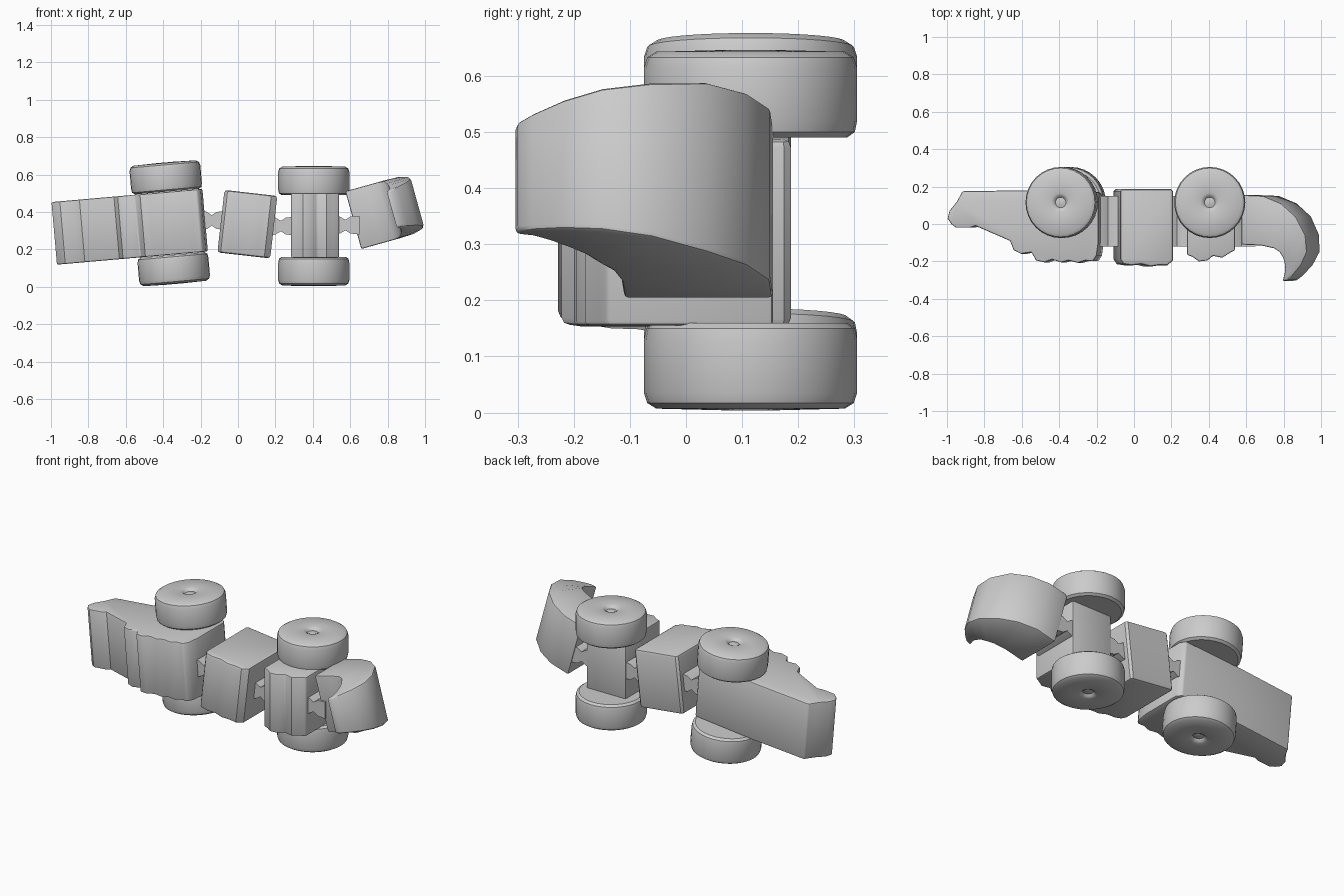
import bpy, bmesh, math

if "Cube" in bpy.data.objects:
    bpy.data.objects.remove(bpy.data.objects["Cube"])


def finish(name, bm, center, tilt, bevel, angle=35):
    """Make an object tilted about y (positive tilt lifts the right end)."""
    bmesh.ops.recalc_face_normals(bm, faces=bm.faces)
    if bevel:
        edges = [e for e in bm.edges if e.calc_face_angle(0) > math.radians(50)]
        bmesh.ops.bevel(bm, geom=edges, offset=bevel, segments=2,
                        profile=0.5, affect='EDGES', clamp_overlap=True)
    me = bpy.data.meshes.new(name)
    bm.to_mesh(me)
    bm.free()
    ob = bpy.data.objects.new(name, me)
    bpy.context.collection.objects.link(ob)
    ob.location = center
    ob.rotation_euler = (0, -math.radians(tilt), 0)
    bpy.ops.object.select_all(action='DESELECT')
    ob.select_set(True)
    bpy.context.view_layer.objects.active = ob
    bpy.ops.object.shade_smooth_by_angle(angle=math.radians(angle))
    return ob


def prism(name, profile, half, center, tilt=0, bevel=0.008):
    """Outline in the xy plane, extruded along z."""
    bm = bmesh.new()
    lo = [bm.verts.new((x, y, -half)) for x, y in profile]
    hi = [bm.verts.new((x, y, half)) for x, y in profile]
    bm.faces.new(lo)
    bm.faces.new(hi)
    n = len(profile)
    for i in range(n):
        j = (i + 1) % n
        bm.faces.new((lo[i], lo[j], hi[j], hi[i]))
    return finish(name, bm, center, tilt, bevel)


def loft(name, sections, center, tilt):
    """Box sections given as outer point, inner point and half height."""
    bm = bmesh.new()
    rings = []
    for ox, oy, ix, iy, h in sections:
        rings.append([bm.verts.new(p) for p in
                      ((ox, oy, -h), (ox, oy, h), (ix, iy, h), (ix, iy, -h))])
    bm.faces.new(rings[0])
    bm.faces.new(rings[-1])
    for a, b in zip(rings, rings[1:]):
        for i in range(4):
            j = (i + 1) % 4
            bm.faces.new((a[i], a[j], b[j], b[i]))
    return finish(name, bm, center, tilt, 0.008)


def lathe(name, profile, center, tilt=0, side=1, steps=32):
    """Spin a (radius, z) profile round z; side flips it."""
    bm = bmesh.new()
    vs = [bm.verts.new((r, 0, z * side)) for r, z in profile]
    es = [bm.edges.new(p) for p in zip(vs, vs[1:])]
    bmesh.ops.spin(bm, geom=vs + es, cent=(0, 0, 0), axis=(0, 0, 1),
                   angle=math.tau, steps=steps)
    bmesh.ops.remove_doubles(bm, verts=bm.verts, dist=1e-5)
    return finish(name, bm, center, tilt, 0)


# Head with long snout and bumpy back
HEAD = [(-.62, .03), (-.60, .0), (-.575, -.02), (-.50, -.02), (-.47, -.01),
        (-.285, -.09), (-.265, -.14), (-.225, -.16), (-.17, -.15),
        (-.145, -.195), (-.10, -.205), (-.06, -.19), (-.01, -.205),
        (.03, -.195), (.08, -.208), (.12, -.195), (.16, -.20), (.18, -.17),
        (.19, -.1), (.19, .14), (.17, .17), (-.21, .18), (-.54, .175),
        (-.57, .12), (-.61, .07)]
prism("head", HEAD, .168, (-.365, 0, .34), 5)

# Middle body block
MIDDLE = [(-.142, .175), (-.142, -.19), (-.125, -.215), (-.08, -.222),
          (-.03, -.215), (.02, -.228), (.07, -.22), (.11, -.222),
          (.142, -.195), (.142, .175), (.13, .187), (-.13, .187)]
prism("middle_body", MIDDLE, .168, (.05, 0, .335), -6.5, .015)

# Rear body block
REAR = [(-.128, .155), (-.128, -.165), (-.10, -.175), (-.065, -.2),
        (-.02, -.195), (.01, -.17), (.06, -.18), (.10, -.155), (.128, -.14),
        (.128, .155)]
prism("rear_body", REAR, .173, (.412, 0, .328), 0)

# Tail that curls to the front
TAIL = [(-.18, .155, -.18, -.11, .16), (-.06, .15, -.07, -.115, .16),
        (.04, .11, 0, -.13, .16), (.12, .04, .03, -.15, .157),
        (.17, -.06, .045, -.18, .142), (.175, -.15, .05, -.21, .13),
        (.14, -.22, .05, -.24, .118), (.09, -.275, .043, -.27, .107),
        (.06, -.30, .03, -.305, .1)]
loft("tail", TAIL, (.79, 0, .405), 15.5)

# Two pairs of wheels with a small hub dimple
WHEEL = [(0, -.08), (.172, -.08), (.186, -.07), (.19, -.05), (.19, .045),
         (.184, .063), (.168, .073), (.05, .076), (.036, .07), (.028, .06),
         (.012, .064), (0, .065)]
for label, cx, cz, tilt, off in (("front", -.365, .34, 5, .25),
                                 ("rear", .405, .325, 0, .245)):
    t = math.radians(tilt)
    for side_name, s in (("upper", 1), ("lower", -1)):
        lathe(f"{label}_wheel_{side_name}", WHEEL,
              (cx - s * off * math.sin(t), .115, cz + s * off * math.cos(t)),
              tilt, s)

# Pinched hinge strips joining the segments
for i, (x, z, w) in enumerate(((-.135, .355, .06), (.235, .325, .07),
                               (.58, .33, .07))):
    bm = bmesh.new()
    outline = [(-w, .055), (-w * .5, .045), (-.005, .028), (.02, .045),
               (w, .05), (w, -.05), (.02, -.045), (-.005, -.028),
               (-w * .5, -.045), (-w, -.055)]
    a = [bm.verts.new((px, -.12, pz)) for px, pz in outline]
    b = [bm.verts.new((px, .15, pz)) for px, pz in outline]
    bm.faces.new(a)
    bm.faces.new(b)
    for k in range(len(a)):
        m = (k + 1) % len(a)
        bm.faces.new((a[k], a[m], b[m], b[k]))
    finish(f"hinge_{i + 1}", bm, (x, 0, z), 0, 0, 50)
